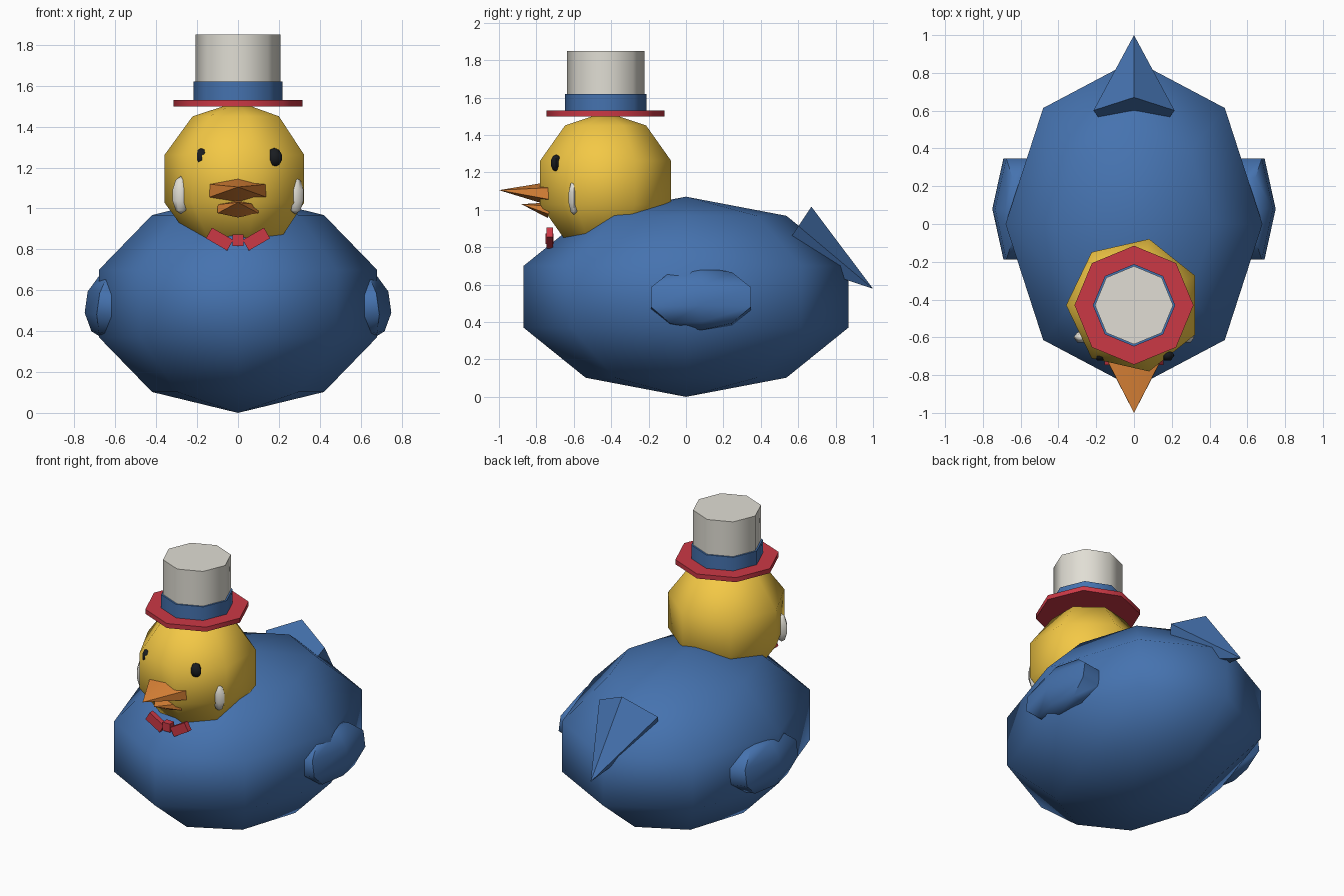
import bpy, bmesh
from math import sin, cos, pi, radians
from mathutils import Matrix, Vector

if "Cube" in bpy.data.objects:
    bpy.data.objects.remove(bpy.data.objects["Cube"])


def material(name, rgb):
    m = bpy.data.materials.new(name)
    m.diffuse_color = (*rgb, 1)
    m.use_nodes = True
    m.node_tree.nodes["Principled BSDF"].inputs["Base Color"].default_value = m.diffuse_color
    return m


BLUE = material("blue", (0.06, 0.17, 0.43))
YELLOW = material("yellow", (0.90, 0.58, 0.06))
ORANGE = material("orange", (0.75, 0.24, 0.04))
RED = material("red", (0.60, 0.04, 0.06))
CREAM = material("cream", (0.75, 0.73, 0.66))
BLACK = material("black", (0.01, 0.012, 0.015))


def finish(name, bm, mat, matrix):
    bmesh.ops.transform(bm, matrix=matrix, verts=bm.verts)
    bmesh.ops.recalc_face_normals(bm, faces=bm.faces)
    me = bpy.data.meshes.new(name)
    bm.to_mesh(me)
    bm.free()
    me.materials.append(mat)
    me.shade_smooth()
    me.set_sharp_from_angle(angle=radians(55))
    ob = bpy.data.objects.new(name, me)
    bpy.context.collection.objects.link(ob)
    return ob


def lathe(name, profile, sides, mat, matrix, phase=0.0):
    """Revolve (radius, z) points around z; zero radius makes a pole."""
    bm = bmesh.new()
    rings = []
    for r, z in profile:
        n = sides if r > 1e-6 else 1
        rings.append([bm.verts.new((r * cos(phase + 2 * pi * i / sides),
                                    r * sin(phase + 2 * pi * i / sides), z)) for i in range(n)])
    for a, b in zip(rings, rings[1:]):
        for i in range(sides):
            j = (i + 1) % sides
            quad = [a[i % len(a)], a[j % len(a)], b[j % len(b)], b[i % len(b)]]
            bm.faces.new(list(dict.fromkeys(quad)))
    for ring in (rings[0], rings[-1]):
        if len(ring) > 2:
            bm.faces.new(ring)
    return finish(name, bm, mat, matrix)


def ball(name, center, radii, sides, mat, phase=0.0, tilt=0.0, bands=5):
    prof = [(sin(pi * k / bands) if 0 < k < bands else 0, -cos(pi * k / bands))
            for k in range(bands + 1)]
    m = Matrix.Translation(center) @ Matrix.Rotation(tilt, 4, 'Y') @ Matrix.Diagonal((*radii, 1))
    return lathe(name, prof, sides, mat, m, phase)


def spike(name, base, tip, rx, ry, sides, mat, phase):
    """Flattened cone from base centre to tip, kept level in x."""
    z = Vector(tip) - Vector(base)
    length = z.length
    z.normalize()
    x = Vector((1, 0, 0))
    rot = Matrix((x, z.cross(x), z)).transposed().to_4x4()
    m = Matrix.Translation(base) @ rot @ Matrix.Diagonal((rx, ry, length, 1))
    return lathe(name, [(1, 0), (0, 1)], sides, mat, m, phase)


def drum(name, r, z0, z1, mat):
    return lathe(name, [(r, z0), (r, z1)], 8, mat, Matrix.Translation((0, -0.43, 0)))


def box(name, center, size, mat, tilt=0.0):
    bm = bmesh.new()
    bmesh.ops.create_cube(bm, size=1)
    return finish(name, bm, mat, Matrix.Translation(center)
                  @ Matrix.Rotation(tilt, 4, 'Y') @ Matrix.Diagonal((*size, 1)))


# body, head and tail
ball("body", (0, 0, 0.535), (0.715, 0.913, 0.535), 8, BLUE)
ball("head", (0, -0.43, 1.145), (0.378, 0.378, 0.378), 7, YELLOW, phase=pi)
spike("tail", (0, 0.57, 0.867), (0, 1.0, 0.578), 0.226, 0.18, 5, BLUE, -pi / 2)

# beak
spike("upper_beak", (0, -0.70, 1.085), (0, -1.0, 1.105), 0.178, 0.07, 6, ORANGE, pi / 2)
spike("lower_beak", (0, -0.73, 0.998), (0, -0.88, 1.03), 0.115, 0.043, 6, ORANGE, pi / 2)

# paired parts: wings, eyes, cheeks and bow loops
for side, s in (("left", -1), ("right", 1)):
    ball(side + "_wing", (s * 0.625, 0.08, 0.525), (0.125, 0.325, 0.17), 6, BLUE,
         tilt=-s * radians(8))
    ball(side + "_eye", (s * 0.178, -0.695, 1.25), (0.038, 0.033, 0.046), 6, BLACK)
    ball(side + "_cheek", (s * 0.28, -0.60, 1.065), (0.042, 0.033, 0.093), 6, CREAM)
    box(side + "_bow_loop", (s * 0.09, -0.728, 0.85), (0.12, 0.035, 0.06), RED,
        tilt=-s * radians(30))
box("bow_knot", (0, -0.73, 0.845), (0.055, 0.045, 0.055), RED)

# top hat
drum("hat_brim", 0.315, 1.50, 1.53, RED)
drum("hat_band", 0.218, 1.53, 1.62, BLUE)
drum("hat_crown", 0.207, 1.525, 1.85, CREAM)
